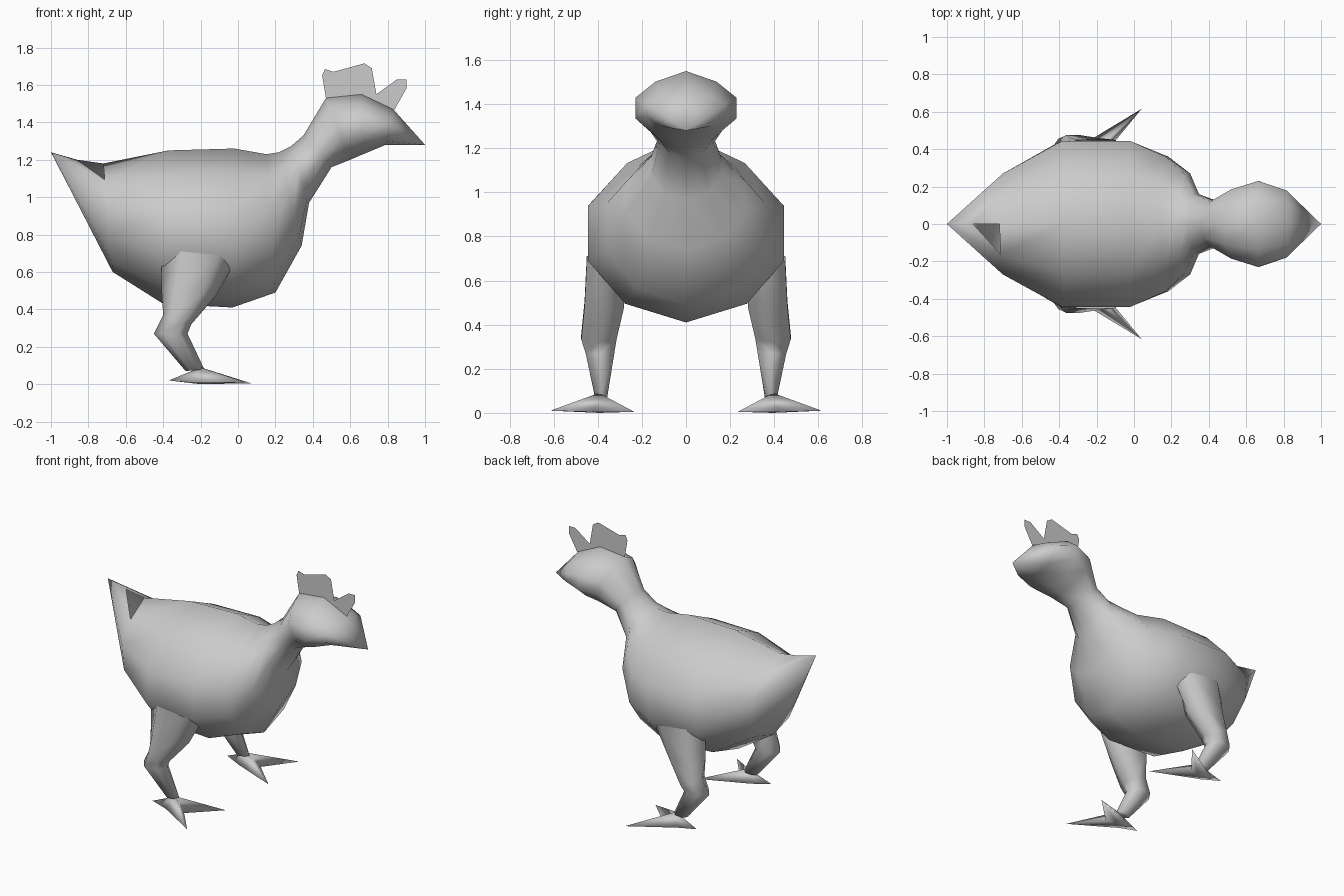
import bpy, bmesh, math
from mathutils import Vector

if "Cube" in bpy.data.objects:
    bpy.data.objects.remove(bpy.data.objects["Cube"])

grey = bpy.data.materials.new("plain grey")
grey.diffuse_color = (0.6, 0.6, 0.6, 1)
grey.use_nodes = True
grey.node_tree.nodes["Principled BSDF"].inputs["Base Color"].default_value = grey.diffuse_color


def finish(name, bm):
    for f in bm.faces:
        f.smooth = True
    me = bpy.data.meshes.new(name)
    bm.to_mesh(me)
    bm.free()
    me.materials.append(grey)
    ob = bpy.data.objects.new(name, me)
    bpy.context.collection.objects.link(ob)
    return ob


def bridge(bm, a, b):
    n = len(a)
    for i in range(n):
        bm.faces.new((a[i], a[(i + 1) % n], b[(i + 1) % n], b[i]))


def fan(bm, ring, tip):
    return [bm.faces.new((ring[i], ring[(i + 1) % len(ring)], tip)) for i in range(len(ring))]


# Body, neck and head: one loft of rings (top x, top z, bottom x, bottom z, half width)
RINGS = [
    (-0.72, 1.18, -0.67, 0.60, 0.27),
    (-0.37, 1.25, -0.40, 0.43, 0.445),
    (-0.02, 1.26, -0.03, 0.41, 0.445),
    (0.15, 1.23, 0.20, 0.49, 0.36),
    (0.22, 1.24, 0.34, 0.74, 0.27),
    (0.28, 1.27, 0.38, 0.97, 0.16),
    (0.35, 1.33, 0.50, 1.16, 0.12),
    (0.47, 1.53, 0.60, 1.20, 0.185),
    (0.66, 1.55, 0.67, 1.23, 0.23),
    (0.83, 1.47, 0.79, 1.28, 0.18),
]
HALF = [(0, 0), (0.15, 0.6), (0.38, 1), (0.67, 1), (0.9, 0.62), (1, 0)]
PROFILE = HALF + [(t, -w) for t, w in HALF[-2:0:-1]]

bm = bmesh.new()
rings = []
for tx, tz, bx, bz, hw in RINGS:
    rings.append([bm.verts.new((tx + (bx - tx) * t, w * hw, tz + (bz - tz) * t)) for t, w in PROFILE])
for a, b in zip(rings, rings[1:]):
    bridge(bm, a, b)
tail = bm.verts.new((-1, 0, 1.24))
beak = bm.verts.new((1, 0, 1.28))
fan(bm, rings[-1], beak)
tail_faces = fan(bm, rings[0], tail)
bmesh.ops.recalc_face_normals(bm, faces=bm.faces)
# Triangular opening beside the tail ridge
top, side = rings[0][0], rings[0][-1]
edge = bm.edges.get((tail, top))
_, mid = bmesh.utils.edge_split(edge, tail, 0.5)
mid.co = (-0.86, 0, 1.2)
gap = next(f for f in mid.link_faces if side in f.verts)
bmesh.utils.face_split(gap, mid, side)
hole = next(f for f in mid.link_faces if top in f.verts and side in f.verts)
bm.faces.remove(hole)
finish("body", bm)

# Comb: a flat three-pronged plate on the centre line
COMB = [(0.50, 1.47), (0.47, 1.53), (0.45, 1.65), (0.465, 1.685), (0.51, 1.67), (0.585, 1.57),
        (0.64, 1.69), (0.675, 1.715), (0.715, 1.69), (0.74, 1.55), (0.85, 1.63), (0.90, 1.63),
        (0.90, 1.58), (0.835, 1.465), (0.79, 1.44)]
bm = bmesh.new()
bm.faces.new([bm.verts.new((x, 0, z)) for x, z in COMB])
bmesh.ops.triangulate(bm, faces=bm.faces[:])
finish("comb", bm)

# Legs: rings (back x, back z, front x, front z, centre y, half depth)
LEG = [
    (-0.41, 0.72, 0.00, 0.68, 0.37, 0.08),
    (-0.41, 0.52, -0.12, 0.47, 0.37, 0.09),
    (-0.40, 0.37, -0.25, 0.32, 0.395, 0.08),
    (-0.45, 0.27, -0.27, 0.27, 0.39, 0.065),
    (-0.28, 0.07, -0.18, 0.08, 0.385, 0.028),
]
# Foot outline: outer toe, notch, inner toe, inner heel, back toe, outer heel
FOOT = [(0.04, 0.615, 0.01), (-0.12, 0.42, 0.005), (0.07, 0.235, 0.005),
        (-0.25, 0.36, 0.01), (-0.37, 0.41, 0.02), (-0.25, 0.44, 0.01)]

for s, label in ((-1, "right"), (1, "left")):
    bm = bmesh.new()
    rings = []
    for bx, bz, fx, fz, cy, hd in LEG:
        ring = []
        for k in range(6):
            a = math.tau * k / 6
            u = 0.5 + 0.5 * math.cos(a)
            y = cy + hd * math.sin(a) / math.sin(math.pi / 3)
            ring.append(bm.verts.new((bx + (fx - bx) * u, s * y, bz + (fz - bz) * u)))
        rings.append(ring)
    for a, b in zip(rings, rings[1:]):
        bridge(bm, a, b)
    bm.faces.new(rings[-1])
    bmesh.ops.recalc_face_normals(bm, faces=bm.faces)
    finish(label + "_leg", bm)

    bm = bmesh.new()
    star = [bm.verts.new((x, s * y, z)) for x, y, z in FOOT]
    fan(bm, star, bm.verts.new((-0.20, s * 0.395, 0.09)))
    fan(bm, star[::-1], bm.verts.new((-0.20, s * 0.395, 0.0)))
    bmesh.ops.recalc_face_normals(bm, faces=bm.faces)
    finish(label + "_foot", bm)
